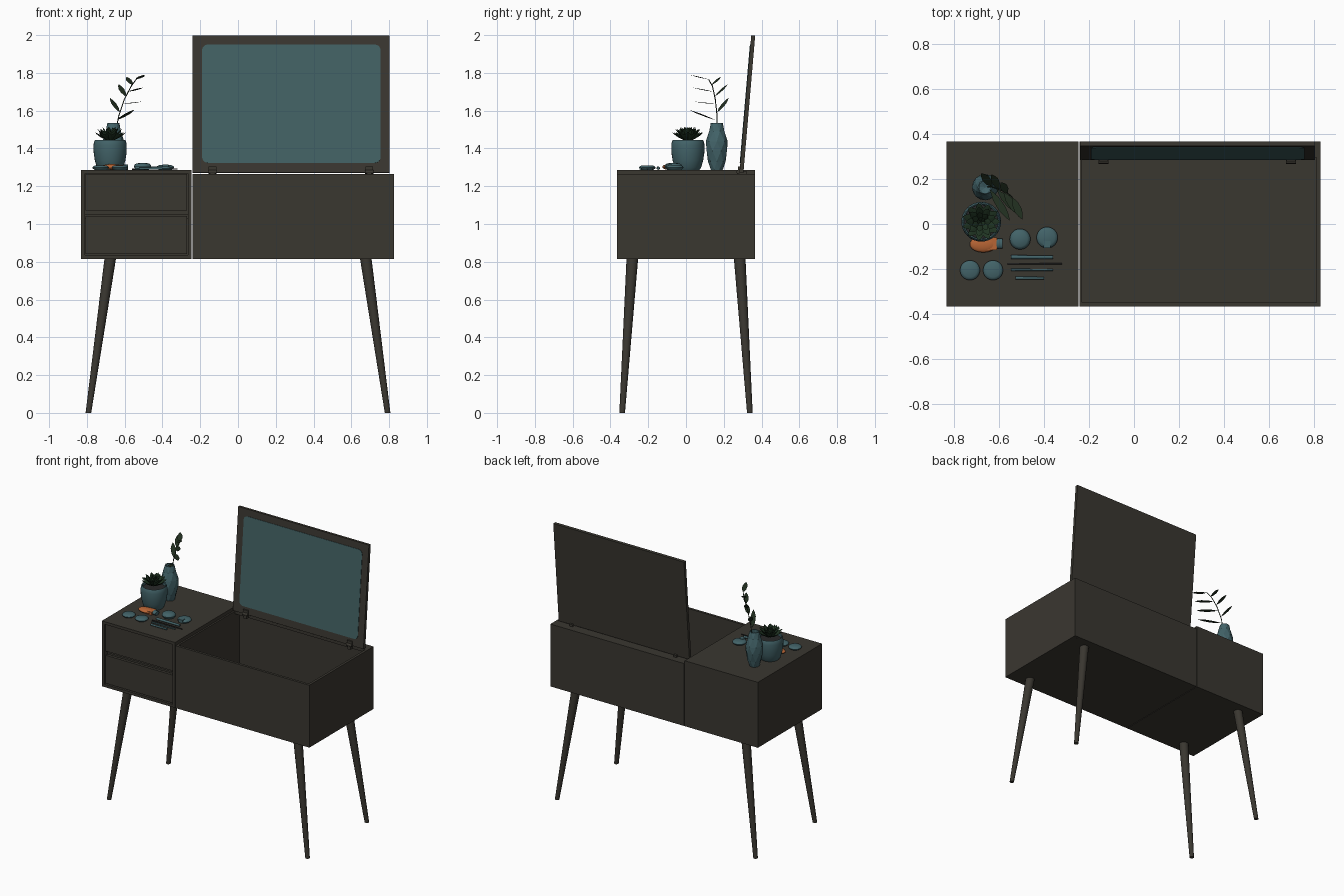
import bpy, bmesh, math
from mathutils import Vector, Matrix

if "Cube" in bpy.data.objects:
    bpy.data.objects.remove(bpy.data.objects["Cube"])


def material(name, rgb):
    m = bpy.data.materials.new(name)
    m.diffuse_color = (*rgb, 1)
    m.use_nodes = True
    m.node_tree.nodes["Principled BSDF"].inputs["Base Color"].default_value = m.diffuse_color
    return m


WOOD = material("dark wood", (0.042, 0.038, 0.030))
TEAL = material("teal", (0.055, 0.125, 0.140))
MIRROR = material("mirror teal", (0.055, 0.122, 0.128))
ORANGE = material("orange", (0.48, 0.13, 0.035))
GREEN = material("succulent green", (0.014, 0.034, 0.016))
LEAF = material("leaf green", (0.014, 0.026, 0.013))
DARK = material("dark metal", (0.022, 0.022, 0.022))


def finish(bm, name, mat, smooth=False, matrix=None):
    bmesh.ops.remove_doubles(bm, verts=bm.verts, dist=1e-5)
    bmesh.ops.recalc_face_normals(bm, faces=bm.faces)
    if smooth:
        for f in bm.faces:
            f.smooth = True
        for e in bm.edges:
            e.smooth = e.is_manifold and e.calc_face_angle(0) < math.radians(35)
    if matrix:
        bm.transform(matrix)
    me = bpy.data.meshes.new(name)
    bm.to_mesh(me)
    bm.free()
    me.materials.append(mat)
    ob = bpy.data.objects.new(name, me)
    bpy.context.collection.objects.link(ob)
    return ob


def add_box(bm, lo, hi):
    lo, hi = Vector(lo), Vector(hi)
    m = Matrix.Translation((lo + hi) / 2) @ Matrix.Diagonal((*(hi - lo), 1))
    bmesh.ops.create_cube(bm, size=1, matrix=m)


def boxes(name, mat, *pairs, matrix=None):
    bm = bmesh.new()
    for lo, hi in pairs:
        add_box(bm, lo, hi)
    return finish(bm, name, mat, matrix=matrix)


def tube(bm, a, b, ra, rb, n=24):
    a, b = Vector(a), Vector(b)
    rot = (b - a).to_track_quat('Z', 'Y').to_matrix().to_4x4()
    bmesh.ops.create_cone(bm, cap_ends=True, segments=n, radius1=ra, radius2=rb, depth=(b - a).length,
                          matrix=Matrix.Translation((a + b) / 2) @ rot)


def lathe(name, mat, profile, centre, n=32, twist=0.0, smooth=True):
    bm = bmesh.new()
    rings = []
    for k, (r, z) in enumerate(profile):
        rings.append([bm.verts.new((r * math.cos((i + twist * k) * math.tau / n),
                                    r * math.sin((i + twist * k) * math.tau / n), z)) for i in range(n)])
    for k, (p, q) in enumerate(zip(rings, rings[1:])):
        for i in range(n):
            j = (i + 1) % n
            if twist:
                bm.faces.new((p[i], p[j], q[i]))
                bm.faces.new((p[j], q[j], q[i]))
            else:
                bm.faces.new((p[i], p[j], q[j], q[i]))
    bmesh.ops.remove_doubles(bm, verts=bm.verts, dist=1e-5)
    return finish(bm, name, mat, smooth, Matrix.Translation(centre))


def add_leaf(bm, base, tip, width, thick):
    base, tip = Vector(base), Vector(tip)
    d = tip - base
    side = d.cross(Vector((0, 0, 1))).normalized()
    up = side.cross(d).normalized()
    rings = []
    for t, s in ((0.3, 0.85), (0.62, 1.0), (0.85, 0.55)):
        c = base + d * t
        rings.append([bm.verts.new(c + v) for v in (side * width * s / 2, up * thick * s * 0.3,
                                                    -side * width * s / 2, -up * thick * s)])
    b, e = bm.verts.new(base), bm.verts.new(tip)
    for i in range(4):
        j = (i + 1) % 4
        bm.faces.new((b, rings[0][j], rings[0][i]))
        bm.faces.new((e, rings[2][i], rings[2][j]))
        for p, q in zip(rings, rings[1:]):
            bm.faces.new((p[i], p[j], q[j], q[i]))


# drawer cabinet on the left, open at the front
X0, X1, Y, Z0, Z1, T = -0.83, -0.246, 0.366, 0.815, 1.287, 0.02
boxes("drawer_cabinet", WOOD,
      ((X0, -Y, Z0), (X0 + T, Y, Z1)), ((X1 - T, -Y, Z0), (X1, Y, Z1)),
      ((X0 + T, -Y, Z1 - T), (X1 - T, Y, Z1)), ((X0 + T, -Y, Z0), (X1 - T, Y, Z0 + T)),
      ((X0 + T, Y - T, Z0 + T), (X1 - T, Y, Z1 - T)), ((X0 + T, -0.33, 1.03), (X1 - T, Y - T, 1.05)))
# two drawer fronts with a finger gap above each
for name, a, b in (("lower_drawer", 0.84, 1.042), ("upper_drawer", 1.072, 1.264)):
    boxes(name, WOOD, ((X0 + T + 0.003, -Y + 0.008, a), (X1 - T - 0.003, -Y + 0.028, b)),
          ((X0 + T + 0.02, -Y + 0.028, a), (X1 - T - 0.02, 0.3, b - 0.04)))

# open storage box on the right
A0, A1, ZT = -0.242, 0.826, 1.265
boxes("storage_box", WOOD,
      ((A0, -Y, Z0), (A1, -Y + 0.018, ZT)), ((A0, Y - T, Z0), (A1, Y, ZT)),
      ((A1 - 0.018, -Y + 0.018, Z0), (A1, Y - T, ZT)), ((A0, -Y + 0.018, Z0), (A0 + 0.012, Y - T, ZT)),
      ((A0 + 0.012, -Y + 0.018, Z0), (A1 - 0.018, Y - T, Z0 + T)))
boxes("back_rail", WOOD, ((A0 + 0.012, 0.295, ZT - 0.02), (A1 - 0.018, Y - T, ZT)))

# splayed tapered legs
for sx, side in ((-1, "left"), (1, "right")):
    for sy, end in ((-1, "front"), (1, "back")):
        bm = bmesh.new()
        tube(bm, (sx * 0.792, sy * 0.338, 0.0), (sx * 0.676, sy * 0.284, 0.82), 0.015, 0.031)
        for v in bm.verts:  # cut the foot level with the floor
            if v.co.z < 0.1:
                v.co.z = 0
            else:
                v.co.z = 0.82
        finish(bm, f"{end}_{side}_leg", WOOD, True)

# raised lid leaning back, with a mirror on its inner face
LEAN = Matrix.Translation((0, 0.283, 1.272)) @ Matrix.Rotation(math.radians(-4.9), 4, 'X')
boxes("mirror_lid", WOOD, ((-0.24, 0, 0), (0.803, 0.021, 0.729)), matrix=LEAN)
bm = bmesh.new()
R, mx0, mx1, mz0, mz1 = 0.03, -0.19, 0.755, 0.052, 0.68
corners = ((mx1 - R, mz1 - R), (mx0 + R, mz1 - R), (mx0 + R, mz0 + R), (mx1 - R, mz0 + R))
verts = [bm.verts.new((cx + R * math.cos((k + i / 6) * math.pi / 2), 0.002,
                       cz + R * math.sin((k + i / 6) * math.pi / 2)))
         for k, (cx, cz) in enumerate(corners) for i in range(7)]
face = bm.faces.new(verts)
ext = bmesh.ops.extrude_face_region(bm, geom=[face])
for v in (g for g in ext["geom"] if isinstance(g, bmesh.types.BMVert)):
    v.co.y = -0.003
finish(bm, "mirror", MIRROR, matrix=LEAN)
# hinges
for side, hx in (("left", -0.135), ("right", 0.695)):
    bm = bmesh.new()
    add_box(bm, (hx - 0.02, 0.276, 1.275), (hx + 0.02, 0.288, 1.305))
    add_box(bm, (hx - 0.012, 0.27, 1.245), (hx + 0.012, 0.32, 1.28))
    tube(bm, (hx - 0.022, 0.277, 1.276), (hx + 0.022, 0.277, 1.276), 0.01, 0.01, 16)
    finish(bm, f"{side}_hinge", WOOD, True)

# plant pot with soil
PX, PY = -0.677, 0.01
lathe("pot", TEAL, ((0, 0), (0.062, 0), (0.07, 0.012), (0.081, 0.05), (0.087, 0.09), (0.088, 0.13),
                    (0.085, 0.148), (0.08, 0.158), (0.075, 0.155), (0.074, 0.135)), (PX, PY, Z1))
lathe("soil", DARK, ((0, 0.139), (0.076, 0.137)), (PX, PY, Z1))
# succulent rosette
bm = bmesh.new()
for k, (n, length, tilt) in enumerate(((11, 0.098, 30), (9, 0.095, 45), (7, 0.088, 60), (5, 0.08, 76))):
    for i in range(n):
        a = (i + k * 0.5) * math.tau / n
        t = math.radians(tilt)
        d = Vector((math.cos(a) * math.cos(t), math.sin(a) * math.cos(t), math.sin(t)))
        base = Vector((PX, PY, 1.437))
        add_leaf(bm, base, base + d * length, 0.042 - 0.005 * k, 0.007)
finish(bm, "succulent", GREEN)

# faceted vase
lathe("vase", TEAL, ((0, 0), (0.034, 0), (0.047, 0.045), (0.058, 0.1), (0.058, 0.15), (0.043, 0.205),
                     (0.032, 0.247), (0.027, 0.247), (0.03, 0.2), (0, 0.19)),
      (-0.66, 0.163, Z1), n=8, twist=0.5, smooth=False)
# twig with leaves
bm = bmesh.new()
path = ((-0.65, 0.165, 1.47), (-0.632, 0.165, 1.57), (-0.602, 0.155, 1.66), (-0.565, 0.14, 1.73), (-0.54, 0.12, 1.765))
for p, q in zip(path, path[1:]):
    tube(bm, p, q, 0.003, 0.0025, 8)
finish(bm, "twig", LEAF)
bm = bmesh.new()
for base, tip in (((-0.64, 0.155, 1.55), (-0.55, 0.015, 1.605)), ((-0.61, 0.155, 1.635), (-0.51, 0.045, 1.648)),
                  ((-0.58, 0.145, 1.70), (-0.505, 0.035, 1.722)), ((-0.54, 0.12, 1.765), (-0.495, 0.02, 1.79)),
                  ((-0.626, 0.165, 1.59), (-0.678, 0.225, 1.668)), ((-0.595, 0.153, 1.675), (-0.632, 0.22, 1.74)),
                  ((-0.56, 0.135, 1.735), (-0.59, 0.185, 1.78))):
    add_leaf(bm, base, tip, 0.034, 0.002)
finish(bm, "twig_leaves", LEAF)

# small round jars and compacts
for i, (x, y, r, h) in enumerate(((-0.727, -0.205, 0.044, 0.024), (-0.625, -0.205, 0.044, 0.024),
                                  (-0.505, -0.067, 0.046, 0.036), (-0.385, -0.06, 0.047, 0.026))):
    lathe(f"compact_{i + 1}", TEAL, ((0, 0), (r * 0.75, 0), (r * 0.95, h * 0.3), (r, h * 0.5), (r * 0.92, h * 0.75),
                                     (r * 0.7, h * 0.95), (0, h)), (x, y, Z1))
boxes("compact_clasp", TEAL, ((-0.401, -0.107, Z1 + 0.005), (-0.369, -0.075, Z1 + 0.028)))

# orange bottle lying down, with a teal cap
bm = bmesh.new()
bmesh.ops.create_uvsphere(bm, u_segments=24, v_segments=12, radius=1,
                          matrix=Matrix.Translation((-0.668, -0.09, Z1 + 0.015)) @ Matrix.Diagonal((0.06, 0.036, 0.015, 1)))
add_box(bm, (-0.665, -0.115, Z1 + 0.003), (-0.608, -0.06, Z1 + 0.025))
finish(bm, "bottle", ORANGE, True)
bm = bmesh.new()
tube(bm, (-0.61, -0.087, Z1 + 0.014), (-0.583, -0.087, Z1 + 0.014), 0.014, 0.014, 16)
bmesh.ops.scale(bm, vec=(1, 1.6, 1), verts=bm.verts, space=Matrix.Translation((0, 0.087, 0)))
finish(bm, "bottle_cap", TEAL, True)

# brushes and pencils
for i, (x0, x1, y, r, mat) in enumerate(((-0.545, -0.36, -0.147, 0.009, TEAL), (-0.56, -0.32, -0.176, 0.004, DARK),
                                         (-0.545, -0.36, -0.203, 0.005, TEAL), (-0.525, -0.4, -0.24, 0.007, TEAL))):
    bm = bmesh.new()
    tube(bm, (x0, y, Z1 + r), (x1, y, Z1 + r), r, r * 0.85, 12)
    finish(bm, f"brush_{i + 1}", mat, True)
